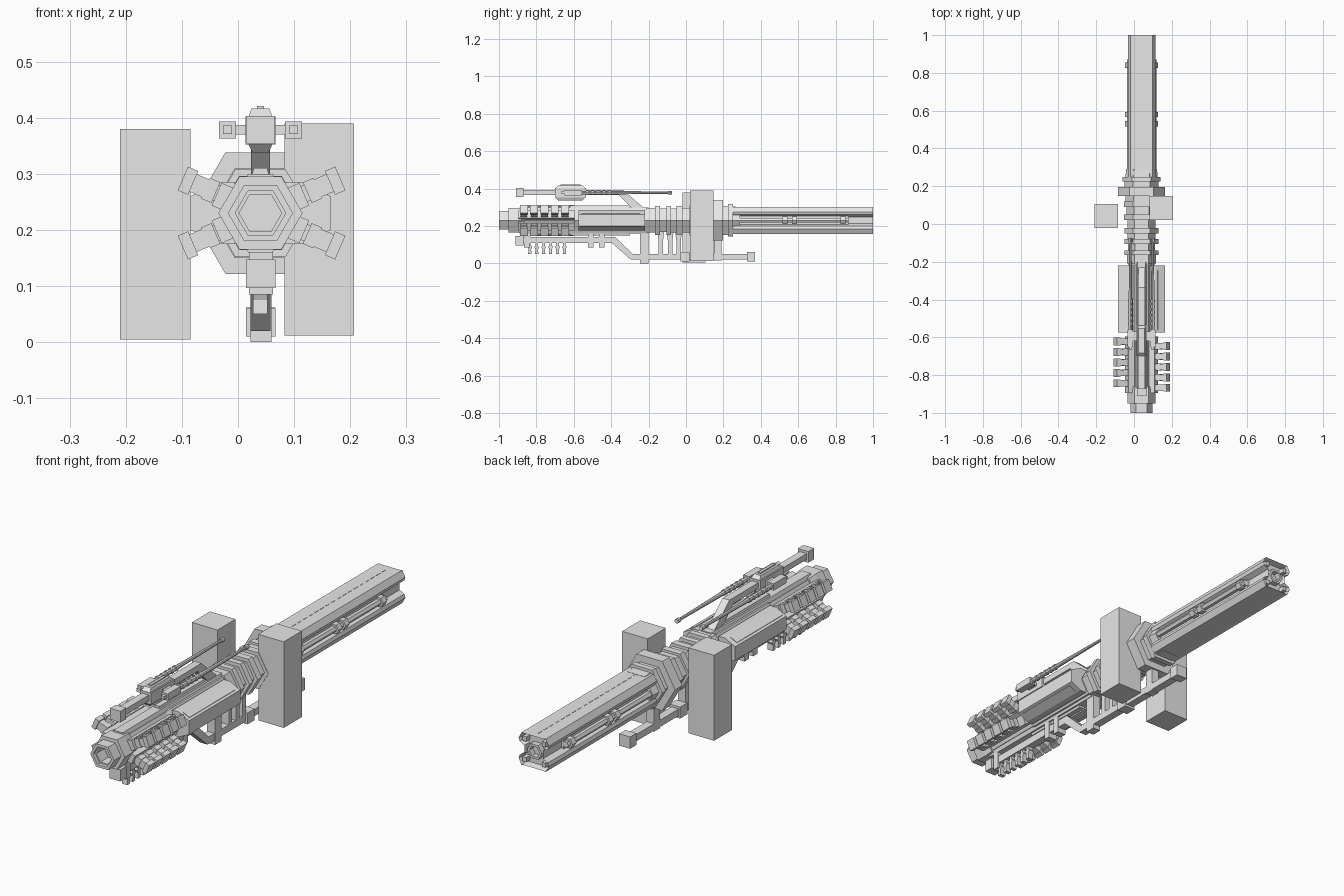
import bpy, bmesh, math
from mathutils import Vector

CX, CZ = 0.04, 0.23          # long axis of the body
grey = bpy.data.materials.new("light_grey")
grey.diffuse_color = (0.8, 0.8, 0.8, 1)


def finish(name, bm):
    bmesh.ops.recalc_face_normals(bm, faces=bm.faces)
    me = bpy.data.meshes.new(name)
    bm.to_mesh(me)
    bm.free()
    me.materials.append(grey)
    ob = bpy.data.objects.new(name, me)
    bpy.context.collection.objects.link(ob)
    return ob


def loft(name, rings):
    """Skin equal-length rings of points and cap both ends."""
    bm = bmesh.new()
    vs = [[bm.verts.new(p) for p in r] for r in rings]
    n = len(vs[0])
    for a, b in zip(vs, vs[1:]):
        for i in range(n):
            j = (i + 1) % n
            bm.faces.new((a[i], a[j], b[j], b[i]))
    bm.faces.new(vs[0])
    bm.faces.new(vs[-1])
    return finish(name, bm)


def turned(name, steps, x=CX, z=CZ, sides=6):
    """Polygonal turning along y from (y, radius) steps."""
    return loft(name, [[(x + r * math.cos(i * math.tau / sides), y,
                         z + r * math.sin(i * math.tau / sides))
                        for i in range(sides)] for y, r in steps])


def along_y(name, prof, y0, y1):
    return loft(name, [[(x, y, z) for x, z in prof] for y in (y0, y1)])


def along_x(name, prof, w, x=CX):
    return loft(name, [[(x + s * w / 2, y, z) for y, z in prof] for s in (-1, 1)])


def box(name, x0, x1, y0, y1, z0, z1):
    return along_y(name, [(x0, z0), (x1, z0), (x1, z1), (x0, z1)], y0, y1)


# Muzzle with stepped hexagonal bore
turned("muzzle", [(-0.86, 0.07), (-0.90, 0.075), (-0.95, 0.075), (-0.95, 0.058),
                  (-1.0, 0.058), (-1.0, 0.045), (-0.985, 0.045), (-0.985, 0.038),
                  (-0.93, 0.038)])

# Fore body and its collars
turned("fore_body", [(-0.90, 0.062), (-0.60, 0.062), (-0.58, 0.068), (-0.15, 0.068)])
turned("ribbed_neck", [(-0.21, 0.076), (-0.165, 0.076), (-0.165, 0.09), (-0.14, 0.09),
                       (-0.14, 0.072), (-0.105, 0.072), (-0.105, 0.09), (-0.08, 0.09),
                       (-0.08, 0.074), (-0.05, 0.074), (-0.05, 0.09), (-0.02, 0.09),
                       (-0.02, 0.075), (0.02, 0.075), (0.02, 0.092), (0.05, 0.092),
                       (0.05, 0.08), (0.09, 0.08), (0.09, 0.092), (0.12, 0.092),
                       (0.12, 0.085), (0.16, 0.085)])
turned("main_flange", [(0.147, 0.085), (0.147, 0.125), (0.197, 0.125), (0.197, 0.09),
                       (0.225, 0.09), (0.225, 0.10), (0.25, 0.10), (0.25, 0.085),
                       (0.29, 0.082), (0.29, 0.07)])

# Top and bottom ridges on the fore body
for s in (-1, 1):
    z = lambda h: CZ + s * h
    along_y("body_ridge", [(CX - 0.032, z(0.045)), (CX + 0.032, z(0.045)),
                           (CX + 0.022, z(0.07)), (CX - 0.022, z(0.07))], -0.89, -0.2)
    along_y("ridge_cap", [(CX - 0.016, z(0.065)), (CX + 0.016, z(0.065)),
                          (CX + 0.012, z(0.08)), (CX - 0.012, z(0.08))], -0.62, -0.3)

for s in (-1, 1):
    X = lambda d: CX + s * d
    # Armoured side panel with a raised strip
    along_y("side_panel", [(X(0.045), CZ - 0.055), (X(0.075), CZ - 0.055),
                           (X(0.125), CZ - 0.03), (X(0.125), CZ + 0.03),
                           (X(0.075), CZ + 0.055), (X(0.045), CZ + 0.055)], -0.575, -0.22)
    for u in (-1, 1):
        along_y("panel_strip", [(X(0.085), CZ + u * 0.046), (X(0.115), CZ + u * 0.031),
                                (X(0.116), CZ + u * 0.037), (X(0.086), CZ + u * 0.052)],
                -0.56, -0.245)
        # Rows of cooling fins, each a stem, a wider block and a head
        a = math.atan2(u * 0.43, s)
        d, n = Vector((math.cos(a), 0, math.sin(a))), Vector((-math.sin(a), 0, math.cos(a)))
        shift = 0.005 if s < 0 else -0.001
        for i in range(5):
            y = -0.635 - i * 0.055 + (0.012 if s < 0 else -0.012)
            rings = []
            for r, w, t in ((0.05, 0.015, 0.014), (0.092, 0.015, 0.014), (0.092, 0.02, 0.018),
                            (0.112, 0.02, 0.018), (0.112, 0.017, 0.016), (0.136, 0.017, 0.016),
                            (0.136, 0.023, 0.021), (0.156, 0.023, 0.021)):
                c = Vector((CX + shift, y, CZ)) + d * r
                rings.append([c + n * (p * w) + Vector((0, q * t, 0))
                              for p, q in ((-1, -1), (1, -1), (1, 1), (-1, 1))])
            loft("cooling_fin", rings)
        # Rail joining the roots of the fins
        rings = []
        for y in (-0.895, -0.595):
            c = Vector((CX, y, CZ)) + d * 0.065
            rings.append([c + n * (p * 0.022) + d * (q * 0.02)
                          for p, q in ((-1, -1), (1, -1), (1, 1), (-1, 1))])
        loft("fin_rail", rings)

# Rear barrel: grooved hexagon, hollow at the back end
half = [(0.05, 0.07), (0.058, 0.072), (0.073, 0.045), (0.068, 0.03), (0.045, 0.018)]
half += [(x, -z) for x, z in reversed(half)]
prof = half + [(-x, z) for x, z in reversed(half)]
barrel = along_y("rear_barrel", [(CX + x, CZ + z) for x, z in prof], 0.24, 1.0)
bm = bmesh.new()
bm.from_mesh(barrel.data)
end = [f for f in bm.faces if f.normal.y > 0.9]
bmesh.ops.inset_region(bm, faces=end, thickness=0.006)
bmesh.ops.translate(bm, verts=end[0].verts, vec=(0, -0.03, 0))
bm.to_mesh(barrel.data)
bm.free()
turned("inner_tube", [(0.96, 0.036), (0.995, 0.036), (0.995, 0.025), (0.965, 0.025)])
for s in (-1, 1):
    for u in (-1, 1):
        box("end_lug", CX + s * 0.047 - 0.009, CX + s * 0.047 + 0.009, 0.96, 0.997,
            CZ + u * 0.045 - 0.01, CZ + u * 0.045 + 0.01)
    # Groove plate and side pipe with clamps
    x0, x1 = sorted((CX + s * 0.04, CX + s * 0.054))
    box("groove_plate", x0, x1, 0.25, 0.87, CZ - 0.03, CZ + 0.03)
    steps = [(0.25, 0.014)]
    for y in (0.53, 0.58, 0.84):
        steps += [(y - 0.014, 0.014), (y - 0.014, 0.023), (y + 0.014, 0.023), (y + 0.014, 0.014)]
    turned("side_pipe", steps + [(0.87, 0.014)], x=CX + s * 0.064)
# Dashed seam along the top of the barrel
for i in range(18):
    y = 0.28 + i * 0.039
    box("barrel_seam_dash", CX - 0.0015, CX + 0.0015, y, y + 0.024, CZ + 0.065, CZ + 0.0715)

# Two free-standing side blocks
box("left_block", -0.21, -0.085, -0.02, 0.105, 0.005, 0.38)
box("right_block", 0.083, 0.207, 0.022, 0.147, 0.012, 0.39)

# Lower rail with its bend and end blocks
along_x("lower_rail", [(-0.90, 0.108), (-0.90, 0.142), (-0.38, 0.142), (-0.285, 0.05),
                       (0.34, 0.05), (0.34, 0.02), (-0.295, 0.02), (-0.395, 0.108)], 0.036)
box("lower_front_block", 0.014, 0.067, -0.912, -0.87, 0.096, 0.147)
box("lower_rear_block", 0.014, 0.067, 0.325, 0.368, 0.01, 0.062)
box("rail_post", 0.022, 0.06, -0.245, -0.2, 0.0, 0.19)
box("flange_post", 0.022, 0.06, 0.15, 0.19, 0.015, 0.15)
box("lower_mount", 0.014, 0.067, -0.03, 0.02, 0.01, 0.06)
for y in (-0.135, -0.085, -0.04):
    along_x("neck_strut", [(y - 0.018, 0.17), (y - 0.012, 0.12), (y - 0.012, 0.045),
                           (y + 0.012, 0.045), (y + 0.012, 0.12), (y + 0.018, 0.17)], 0.036)
for y in (-0.85, -0.51, -0.45):
    box("body_spacer", 0.02, 0.062, y - 0.015, y + 0.015, 0.085, 0.19)
# Hanging studs under the lower rail
for i in range(6):
    y = -0.835 + i * 0.037
    along_x("rail_stud", [(y - 0.007, 0.115), (y - 0.007, 0.095), (y - 0.013, 0.088),
                          (y - 0.007, 0.075), (y - 0.009, 0.05), (y + 0.009, 0.05),
                          (y + 0.007, 0.075), (y + 0.013, 0.088), (y + 0.007, 0.095),
                          (y + 0.007, 0.115)], 0.026)

# Upper rail sloping down to the body
along_x("upper_rail", [(-0.88, 0.366), (-0.88, 0.392), (-0.335, 0.392), (-0.23, 0.30),
                       (-0.21, 0.28), (-0.275, 0.28), (-0.36, 0.366)], 0.034)
box("upper_front_block", 0.015, 0.066, -0.91, -0.87, 0.354, 0.403)
along_x("sight_body", [(-0.70, 0.352), (-0.70, 0.402), (-0.535, 0.402), (-0.535, 0.352)], 0.054)
for z0, z1, w1 in ((0.40, 0.416, 0.016), (0.354, 0.337, 0.014)):
    loft("sight_cap", [[(CX - w, -0.618 - l, z), (CX + w, -0.618 - l, z),
                        (CX + w, -0.618 + l, z), (CX - w, -0.618 + l, z)]
                       for z, w, l in ((z0, 0.022, 0.082), (z1, w1, 0.065))])
box("sight_ridge", CX - 0.006, CX + 0.006, -0.67, -0.565, 0.41, 0.421)
for s in (-1, 1):
    # Side arm, square head and long ribbed rod
    x = CX + s * 0.059
    box("sight_arm", min(CX, x), max(CX, x), -0.62, -0.57, 0.37, 0.387)
    box("rod_head", x - 0.015, x + 0.015, -0.65, -0.56, 0.363, 0.393)
    box("rod_tip", x - 0.008, x + 0.008, -0.665, -0.65, 0.371, 0.386)
    steps = [(-0.56, 0.01)]
    for i in range(5):
        y = -0.535 + i * 0.03
        steps += [(y, 0.01), (y, 0.013), (y + 0.013, 0.013), (y + 0.013, 0.01)]
    steps += [(-0.37, 0.009), (-0.095, 0.006), (-0.095, 0.01), (-0.075, 0.01)]
    turned("side_rod", steps, x=x, z=0.378, sides=8)
